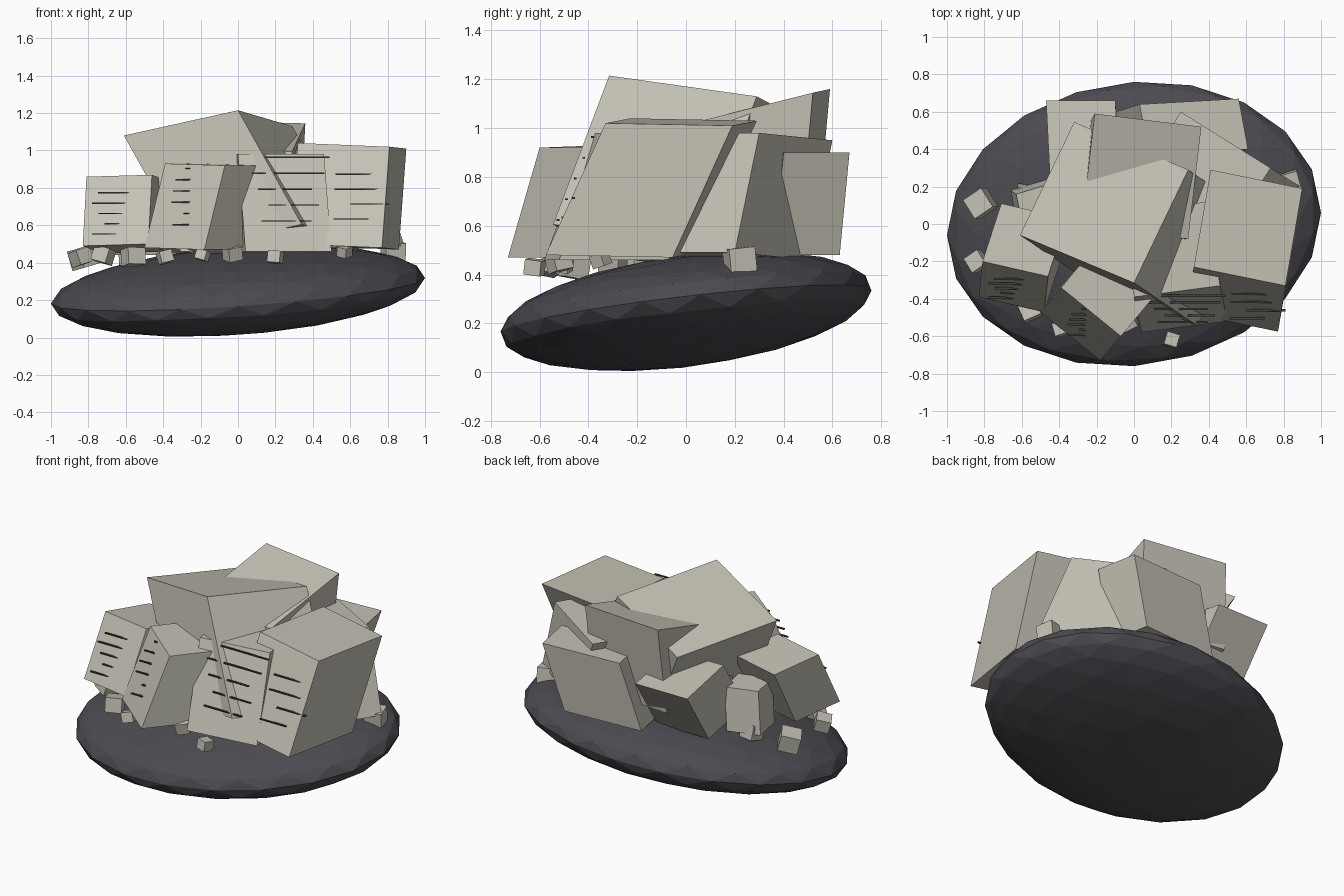
import bpy, bmesh, math, random
from mathutils import Vector, Euler

if "Cube" in bpy.data.objects:
    bpy.data.objects.remove(bpy.data.objects["Cube"])

random.seed(4)


def material(name, rgb):
    m = bpy.data.materials.new(name)
    m.diffuse_color = (*rgb, 1)
    m.use_nodes = True
    m.node_tree.nodes["Principled BSDF"].inputs["Base Color"].default_value = m.diffuse_color
    return m


STONE = material("pale_stone", (0.55, 0.53, 0.455))
ROCK = material("dark_rock", (0.072, 0.069, 0.082))
CRACK = material("crack_grey", (0.05, 0.05, 0.045))


def finish(name, bm, mat):
    bmesh.ops.recalc_face_normals(bm, faces=bm.faces)
    mesh = bpy.data.meshes.new(name)
    bm.to_mesh(mesh)
    bm.free()
    mesh.materials.append(mat)
    ob = bpy.data.objects.new(name, mesh)
    bpy.context.collection.objects.link(ob)
    return ob


def block(name, corner, ex, ey, ez, mat=STONE):
    """Leaning block: one corner and its three edge vectors."""
    bm = bmesh.new()
    bmesh.ops.create_cube(bm, size=1)
    o, ex, ey, ez = (Vector(v) for v in (corner, ex, ey, ez))
    for v in bm.verts:
        a, b, c = (k + 0.5 for k in v.co)
        v.co = o + ex * a + ey * b + ez * c
    return finish(name, bm, mat)


# Faceted, tilted rock base
bm = bmesh.new()
bmesh.ops.create_icosphere(bm, subdivisions=3, radius=1)
for v in bm.verts:
    x, y, z = v.co
    y = 0.76 * y + 0.06 * x
    v.co = (x, y, 0.25 + 0.222 * z + 0.062 * x + 0.11 * y)
finish("rock_base", bm, ROCK)

# Large leaning blocks around the rim
block("left_block", (-.83, -.39, .49), (.35, -.08, .01), (.1, .31, -.04), (.02, .19, .37))
block("front_left_block", (-.18, -.73, .47), (-.32, .26, .01), (.2, .24, 0), (.11, .13, .45))
block("front_centre_block", (.04, -.58, .46), (.46, .06, 0), (-.06, .45, 0), (-.04, .19, .52))
block("front_right_block", (.77, -.575, .48), (-.49, .1, .02), (.09, .52, -.01), (.04, .245, .54))
block("right_block", (.89, .2, .49), (-.48, .3, -.03), (-.25, -.4, 0), (-.16, .1, .49))
block("back_right_block", (.43, .63, .48), (-.53, -.03, 0), (.05, -.27, 0), (.13, .04, .42))
block("back_left_block", (-.45, .41, .45), (.37, 0, 0), (.02, -.4, .06), (-.02, .25, .36))
block("left_gap_block", (-.66, .18, .44), (.2, .06, 0), (.04, -.2, 0), (.03, -.02, .27))

# Tumbled blocks on top
block("top_block", (0, -.315, 1.215), (-.61, .255, -.135), (.29, .605, -.085), (.34, -.23, -.61))
block("top_back_block", (.36, .52, 1.145), (-.57, .07, .015), (-.07, -.6, -.15), (-.03, -.05, -.55))

# Small loose stones
stones = [(-.82, .11, .43, .12), (-.84, -.2, .43, .09), (-.72, -.3, .44, .09),
          (-.56, -.46, .43, .1), (-.39, -.56, .43, .07), (-.19, -.5, .44, .06),
          (-.03, -.52, .45, .08), (.2, -.62, .43, .07), (.57, -.35, .46, .06),
          (.83, .22, .46, .11), (-.58, .15, .44, .1)]
for i, (x, y, z, s) in enumerate(stones):
    r = Euler((random.uniform(-.3, .3), random.uniform(-.3, .3), random.uniform(0, 1.5))).to_matrix()
    e = [r @ Vector(d) * s for d in ((1, 0, 0), (0, 1, 0), (0, 0, .9))]
    block(f"loose_stone_{i + 1}", Vector((x, y, z)) - sum(e, Vector()) / 2, *e)


# Thin horizontal cracks along the front faces
def cracks(name, count, x0, x1, z0, z1, y0, y1):
    for i in range(count):
        t = i / (count - 1)
        w = (x1 - x0) * random.uniform(.5, 1)
        x = x0 + random.uniform(0, x1 - x0 - w)
        block(f"{name}_{i + 1}", (x, y0 + (y1 - y0) * t, z0 + (z1 - z0) * t),
              (w, 0, 0), (0, .012, 0), (0, 0, .007), CRACK)


cracks("left_crack", 5, -.79, -.55, .55, .77, -.4, -.3)
cracks("front_left_crack", 6, -.36, -.12, .6, .9, -.6, -.46)
cracks("centre_crack", 5, .05, .5, .62, .96, -.53, -.39)
cracks("front_right_crack", 4, .5, .84, .63, .87, -.51, -.38)
